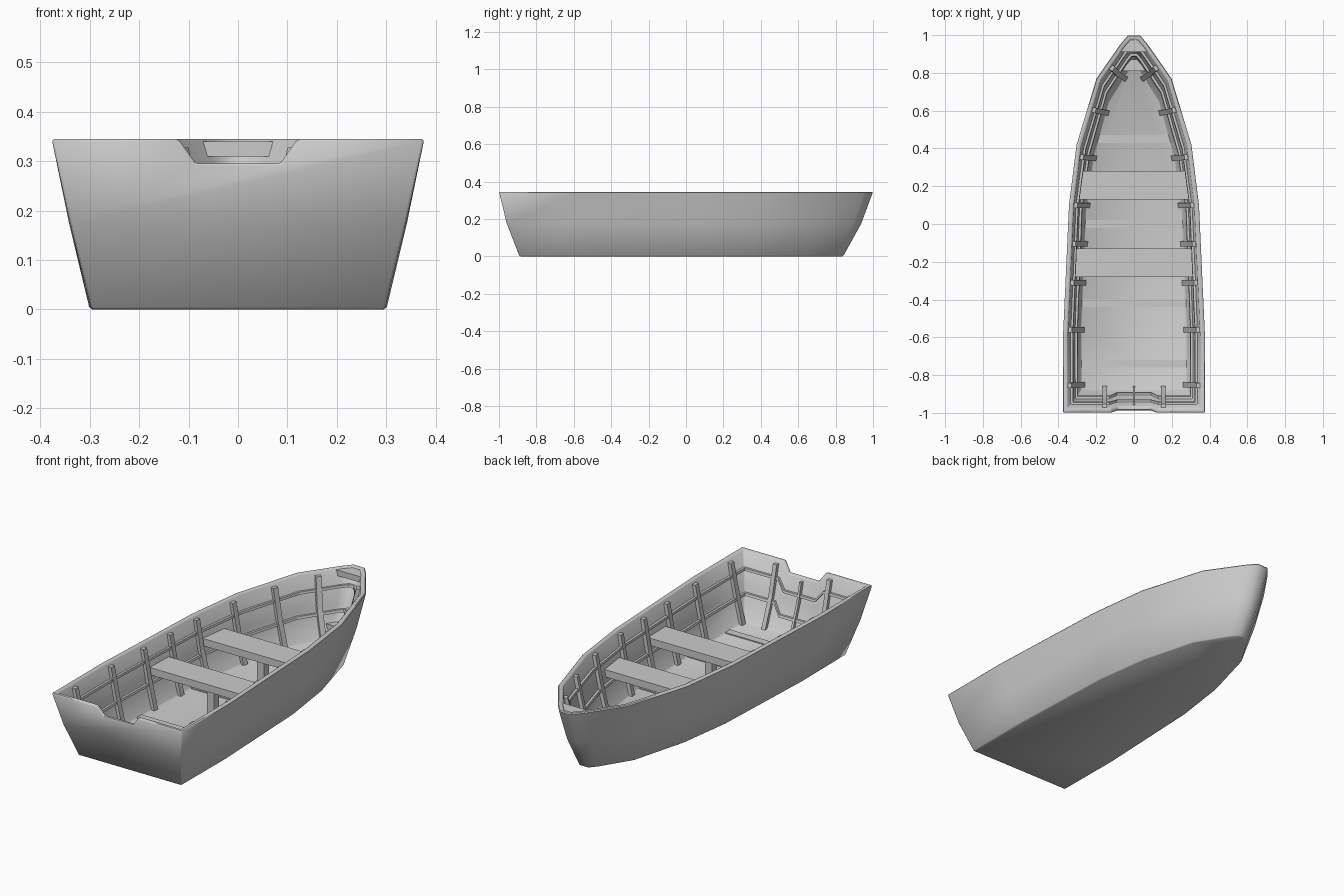
import bpy, bmesh, math
from mathutils import Vector

if "Cube" in bpy.data.objects:
    bpy.data.objects.remove(bpy.data.objects["Cube"])

# Half outlines of the hull (stern to bow) at three heights
LEVELS = [
    (0.0,   [(.297, -.89), (.30, -.53), (.275, .06), (.235, .35), (.155, .645), (.055, .805), (.024, .84)]),
    (0.175, [(.34, -.958), (.342, -.58), (.318, .08), (.275, .39), (.18, .72), (.066, .893), (.03, .937)]),
    (0.345, [(.377, -1.0), (.377, -.60), (.345, .10), (.305, .42), (.20, .77), (.075, .95), (.033, 1.0)]),
]
WALL = .025


def half(z, inset=0.0):
    """Half outline at height z, moved inwards by inset."""
    (z0, a), (z1, b) = LEVELS[0:2] if z <= LEVELS[1][0] else LEVELS[1:3]
    t = (z - z0) / (z1 - z0)
    p = [Vector(q).lerp(Vector(r), t) for q, r in zip(a, b)]
    ext = [Vector((-p[0].x, p[0].y))] + p + [Vector((-p[-1].x, p[-1].y))]
    out = []
    for i in range(1, len(ext) - 1):
        d0 = (ext[i] - ext[i - 1]).normalized()
        d1 = (ext[i + 1] - ext[i]).normalized()
        n = Vector((-d0.y, d0.x)) + Vector((-d1.y, d1.x))
        n.normalize()
        out.append(ext[i] + n * inset / n.dot(Vector((-d0.y, d0.x))))
    return out


def ring(z, inset=0.0):
    h = half(z, inset)
    return [(p.x, p.y, z) for p in h] + [(-p.x, p.y, z) for p in reversed(h)]


def half_width(y, z, inset):
    h = half(z, inset)
    for a, b in zip(h, h[1:]):
        if a.y <= y <= b.y:
            return a.x + (b.x - a.x) * (y - a.y) / (b.y - a.y)
    return h[0].x if y < h[0].y else h[-1].x


def loft(name, rings, loop=False, smooth=None):
    """Skin a list of equal rings; cap the ends or join them in a loop."""
    bm = bmesh.new()
    vs = [[bm.verts.new(c) for c in r] for r in rings]
    pairs = list(zip(vs, vs[1:])) + ([(vs[-1], vs[0])] if loop else [])
    n = len(vs[0])
    for a, b in pairs:
        for i in range(n):
            j = (i + 1) % n
            bm.faces.new((a[i], a[j], b[j], b[i]))
    if not loop:
        bm.faces.new(vs[0])
        bm.faces.new(vs[-1])
    bmesh.ops.recalc_face_normals(bm, faces=bm.faces)
    me = bpy.data.meshes.new(name)
    bm.to_mesh(me)
    bm.free()
    ob = bpy.data.objects.new(name, me)
    bpy.context.collection.objects.link(ob)
    if smooth:
        activate(ob)
        bpy.ops.object.shade_smooth_by_angle(angle=math.radians(smooth))
    return ob


def activate(ob):
    bpy.ops.object.select_all(action='DESELECT')
    ob.select_set(True)
    bpy.context.view_layer.objects.active = ob


def slab(name, y0, y1, z0, z1, inset):
    """Cross board whose ends follow the hull sides."""
    def r(z):
        a, b = half_width(y0, z, inset), half_width(y1, z, inset)
        return [(-a, y0, z), (a, y0, z), (b, y1, z), (-b, y1, z)]
    return loft(name, [r(z0), r(z1)])


# Hull shell with floor
FLOOR = .025
hull = loft("hull", [ring(0), ring(.175), ring(.345),
                     ring(.345, WALL), ring(.175, WALL), ring(FLOOR, WALL)])

# Motor notch cut in the transom
profile = [(-.085, .295), (.085, .295), (.155, .395), (-.155, .395)]
cutter = loft("notch_cutter", [[(x, y, z) for x, z in profile] for y in (-1.1, -.85)])
cutter.hide_render = True
activate(hull)
m = hull.modifiers.new("notch", 'BOOLEAN')
m.operation, m.object, m.solver = 'DIFFERENCE', cutter, 'EXACT'
b = hull.modifiers.new("edge", 'BEVEL')
b.width, b.segments, b.limit_method, b.angle_limit = .005, 1, 'ANGLE', math.radians(55)
for mod in ("notch", "edge"):
    bpy.ops.object.modifier_apply(modifier=mod)
bpy.data.objects.remove(cutter)
bpy.ops.object.shade_smooth_by_angle(angle=math.radians(50))


# Rails running round the inside, dipping below the notch
def rail_ring(z, inset):
    pts = ring(z, inset)
    for x, drop in ((-.13, 0), (-.09, .05), (.09, .05), (.13, 0)):
        pts.append((x, half(z - drop, inset)[0].y, z - drop))
    return pts


for label, z in (("upper", .262), ("lower", .15)):
    lo, hi, out, inn = z - .006, z + .006, WALL - .004, WALL + .012
    loft(label + "_rail", [rail_ring(lo, out), rail_ring(hi, out),
                           rail_ring(hi, inn), rail_ring(lo, inn)], loop=True)

# Side ribs, given as top and bottom y
RIBS = [(-.855, -.85), (-.56, -.56), (-.31, -.31), (-.105, -.105), (.1, .1),
        (.355, .35), (.605, .59), (.83, .77)]
for k, (yt, yb) in enumerate(RIBS):
    for side, s in (("right", 1), ("left", -1)):
        rings = []
        for z in (.02, .175, .328):
            y = yb + (yt - yb) * z / .328
            x = half_width(y, z, WALL)
            t = Vector((half_width(y + .02, z, WALL) - half_width(y - .02, z, WALL), .04)).normalized()
            n = Vector((-t.y, t.x))
            p = Vector((x, y))
            q = [p + t * a * .014 + n * d for a, d in
                 ((-1, -.006), (1, -.006), (1, .018), (-1, .018))]
            rings.append([(s * v.x, v.y, z) for v in q])
        loft(f"{side}_rib_{k + 1}", rings)

# Transom ribs
for name, x, w, top in (("left", -.155, .011, .328), ("centre", 0, .006, .28), ("right", .155, .011, .328)):
    rings = []
    for z in (.02, .175, top):
        y = half(z, WALL)[0].y
        rings.append([(x - w, y - .006, z), (x + w, y - .006, z),
                      (x + w, y + .018, z), (x - w, y + .018, z)])
    loft(name + "_transom_rib", rings)

# Seats, each with a centre post
for name, y in (("front", .205), ("rear", -.205)):
    slab(name + "_seat", y - .075, y + .075, .182, .22, WALL - .005)
    loft(name + "_seat_post", [[(a * .02, y + c * .02, z) for a, c in
                                ((-1, -1), (1, -1), (1, 1), (-1, 1))] for z in (.02, .185)])

# Thin floor battens
for k, y in enumerate((-.74, -.42, 0, .45)):
    slab(f"floor_batten_{k + 1}", y - .02, y + .02, .02, .03, WALL + .002)


# Bow plate near the rim and low bow step
def bow_board(name, y, z0, z1):
    rings = []
    for z in (z0, z1):
        h = [Vector((half_width(y, z, .02), y))] + half(z, .02)[-2:]
        h[1].y = max(h[1].y, y + .005)
        rings.append([(p.x, p.y, z) for p in h] + [(-p.x, p.y, z) for p in reversed(h)])
    loft(name, rings)


bow_board("bow_plate", .91, .31, .34)
bow_board("bow_step", .81, .075, .1)
